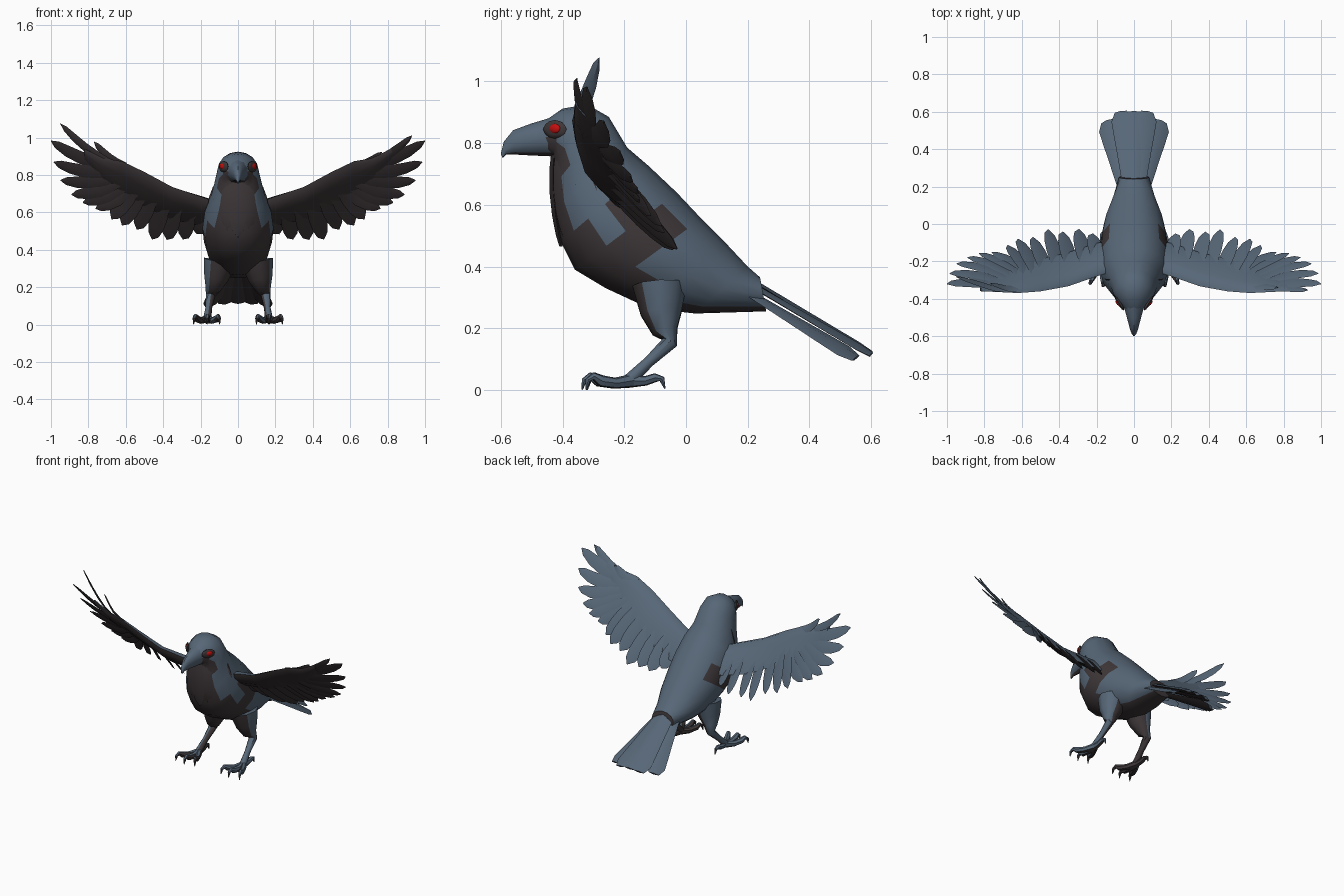
import bpy, bmesh, math
from mathutils import Vector as V

if "Cube" in bpy.data.objects:
    bpy.data.objects.remove(bpy.data.objects["Cube"])


def mat(name, c):
    m = bpy.data.materials.new(name)
    m.diffuse_color = (*c, 1)
    m.use_nodes = True
    m.node_tree.nodes["Principled BSDF"].inputs["Base Color"].default_value = m.diffuse_color
    return m


MATS = [mat("slate blue", (0.095, 0.135, 0.185)), mat("dark brown", (0.048, 0.038, 0.040)),
        mat("eye red", (0.55, 0.005, 0.005))]
BLUE, DARK, RED = 0, 1, 2


def finish(bm, name, rule, angle=40):
    """Turn a bmesh into a smooth object, coloured by rule(normal, centre)."""
    bmesh.ops.recalc_face_normals(bm, faces=bm.faces)
    bm.normal_update()
    for f in bm.faces:
        f.material_index = rule(f.normal, f.calc_center_median())
    me = bpy.data.meshes.new(name)
    bm.to_mesh(me)
    bm.free()
    for m in MATS:
        me.materials.append(m)
    ob = bpy.data.objects.new(name, me)
    bpy.context.collection.objects.link(ob)
    bpy.ops.object.select_all(action='DESELECT')
    ob.select_set(True)
    bpy.context.view_layer.objects.active = ob
    bpy.ops.object.shade_smooth_by_angle(angle=math.radians(angle))


def loft(bm, rings):
    """Skin a list of equal-length point rings and cap the ends."""
    vs = [[bm.verts.new(p) for p in r] for r in rings]
    n = len(vs[0])
    for a, b in zip(vs, vs[1:]):
        for i in range(n):
            bm.faces.new((a[i], a[(i + 1) % n], b[(i + 1) % n], b[i]))
    bm.faces.new(vs[0][::-1])
    bm.faces.new(vs[-1])


def oval(top, bot, hw, n=16):
    """Elliptic ring between a top and bottom (y, z) point."""
    t, b = V((0, *top)), V((0, *bot))
    c, h = (t + b) / 2, (t - b) / 2
    return [c + h * math.cos(a) + V((hw * math.sin(a), 0, 0))
            for a in (2 * math.pi * i / n for i in range(n))]


def tube(bm, pts, radii, n=7):
    pts = [V(p) for p in pts]
    rings = []
    for i, (p, r) in enumerate(zip(pts, radii)):
        t = (pts[min(i + 1, len(pts) - 1)] - pts[max(i - 1, 0)]).normalized()
        u = (V((1, 0, 0)) - t * t.x).normalized()
        w = t.cross(u)
        rings.append([p + (u * math.cos(a) + w * math.sin(a)) * r
                      for a in (2 * math.pi * k / n for k in range(n))])
    loft(bm, rings)


POINTED = (0.6, 0.9, 1.0, 0.9, 0.62, 0.06)
ROUNDED = (0.45, 0.6, 0.75, 0.9, 1.0, 0.6)


def feather(bm, path, normal, hw, shape=POINTED, thick=0.006, tilt=0.0):
    """Flat diamond-section blade along path(u), u in 0..1."""
    us = (0, 0.25, 0.5, 0.72, 0.9, 1)
    rings = []
    for u, k in zip(us, shape):
        p = path(u)
        t = (path(min(u + .05, 1)) - path(max(u - .05, 0))).normalized()
        s = (t.cross(normal).normalized() + normal * tilt) * hw * k
        up = normal * thick * (0.4 + 0.6 * k)
        rings.append([p + s, p + up, p - s, p - up])
    loft(bm, rings)


# --- body and head ---
def body_rule(n, c):
    if n.y + 0.9 * n.z < -0.68:
        return DARK
    if abs(c.x) > 0.14 and -0.24 < c.y < -0.02 and 0.45 < c.z < 0.62:
        return DARK          # patch under the wing
    if c.y > 0.2 and n.z < 0.2:
        return DARK          # under the tail root
    return BLUE


SECTIONS = [((-.46, .87), (-.45, .765), .05), ((-.40, .912), (-.43, .757), .085),
            ((-.32, .925), (-.425, .72), .11), ((-.25, .885), (-.43, .66), .122),
            ((-.19, .785), (-.43, .58), .145), ((-.12, .725), (-.405, .48), .178),
            ((-.03, .64), (-.36, .39), .19), ((.05, .555), (-.26, .33), .182),
            ((.13, .475), (-.12, .265), .16), ((.20, .40), (.03, .248), .12),
            ((.24, .365), (.26, .255), .08)]
bm = bmesh.new()
loft(bm, [oval(*s) for s in SECTIONS])
finish(bm, "body", body_rule)

# --- beak ---
bm = bmesh.new()
loft(bm, [oval(*s, 10) for s in [((-.43, .885), (-.43, .757), .06), ((-.50, .864), (-.50, .76), .04),
                                 ((-.56, .842), (-.555, .763), .024), ((-.59, .805), (-.583, .763), .013),
                                 ((-.60, .765), (-.594, .752), .004)]])
finish(bm, "beak", lambda n, c: DARK if n.z < -0.6 else BLUE)

# --- eyes with dark surrounds ---
for name, col, size, pos in [("eye_surround", DARK, (.012, .038, .03), (.077, -.425, .845)),
                             ("eye", RED, (.015, .02, .018), (.080, -.425, .847))]:
    bm = bmesh.new()
    for s in (-1, 1):
        vs = bmesh.ops.create_icosphere(bm, subdivisions=2, radius=1)["verts"]
        for v in vs:
            x, y, z = (a * b for a, b in zip(v.co, size))
            v.co = (s * (pos[0] + x + y * 0.6), pos[1] + y, pos[2] + z)
    finish(bm, name, lambda n, c, col=col: col)

# --- throat ruff ---
bm = bmesh.new()
for x, ymid, ytip, ztip in [(0, -.445, -.405, .465), (.055, -.432, -.395, .50),
                            (.10, -.395, -.36, .54), (.132, -.335, -.30, .585)]:
    for s in ((-1, 1) if x else (1,)):
        a, b, c = V((s * x * .6, ymid + .02, .79)), V((s * x, ymid, .65)), V((s * x, ytip, ztip))
        feather(bm, lambda u: a * (1 - u) ** 2 + b * 2 * u * (1 - u) + c * u * u,
                V((s * x * 6, -1, 0)).normalized(), 0.048, thick=0.012)
finish(bm, "throat_ruff", lambda n, c: DARK)


# --- wings: everything lies on a slanted sheet below the leading edge ---
def lerp(tab, x):
    x = max(tab[0][0], min(tab[-1][0], x))
    for (x0, y0), (x1, y1) in zip(tab, tab[1:]):
        if x <= x1:
            return y0 + (y1 - y0) * (x - x0) / (x1 - x0)


EDGE_Z = [(.1, .65), (.2, .685), (.35, .735), (.6, .87), (.72, .89), (1, 1.03)]
EDGE_Y = [(.1, -.25), (.2, -.28), (.4, -.35), (.6, -.37), (1, -.35)]


def sheet(x, z, s):
    drop = max(0, lerp(EDGE_Z, x) - z)
    return V((s * x, lerp(EDGE_Y, x) + (1.3 - .75 * x) * drop, z))


def wing_normal(s):
    return V((-s * .3, .66, .7)).normalized()


# start x, z, tip x, z
PRIMARIES = [(.54, .77, .76, .62), (.57, .78, .83, .65), (.60, .79, .89, .695), (.63, .80, .95, .77),
             (.66, .82, .985, .87), (.68, .85, 1.0, .98)]
SECONDARIES = [(.19, .62, .22, .485), (.26, .64, .295, .455), (.33, .66, .38, .455), (.39, .69, .46, .455),
               (.45, .73, .54, .51), (.50, .76, .62, .53), (.53, .78, .675, .565)]
CHORDS = [(.12, .52), (.2, .53), (.35, .56), (.5, .63), (.62, .70), (.72, .78), (.82, .88)]


def back_rule(n, c):
    return BLUE if n.y + n.z > 0 else DARK


for s, side in ((1, "right"), (-1, "left")):
    N = wing_normal(s)
    bm = bmesh.new()
    rings = []
    for x, low in CHORDS:
        hi = lerp(EDGE_Z, x)
        th = .045 - .042 * x
        ring = []
        for k in range(10):
            a = 2 * math.pi * k / 10
            z = (hi + low) / 2 + (hi - low) / 2 * math.cos(a)
            ring.append(sheet(x, z, s) + N * th * math.sin(a) * (.75 + .4 * math.cos(a)))
        rings.append(ring)
    loft(bm, rings)
    finish(bm, side + "_wing_arm", back_rule, 50)

    bm = bmesh.new()
    # leading feather and thumb feather differ a little between the sides
    lead = [(.70, .87, .93, 1.01, 0), (.60, .85, .77, .92, .02)] if s > 0 else \
           [(.68, .87, .95, 1.075, .07), (.60, .85, .77, .975, .04)]
    for group, hw in ((SECONDARIES, .05), (PRIMARIES, .04), (lead, .027)):
        for i, f in enumerate(group):
            x0, z0, x1, z1 = f[:4]
            back = f[4] if len(f) > 4 else 0

            def path(u):
                sag = -.025 * math.sin(math.pi * u) if group is not SECONDARIES else 0
                p = sheet(x0 + (x1 - x0) * u, z0 + (z1 - z0) * u + sag, s)
                return p + N * .003 * (i % 2) + V((0, back * u, 0))
            feather(bm, path, N, hw, tilt=.22 * s)
    finish(bm, side + "_wing_feathers", back_rule, 25)

# --- tail fan ---
bm = bmesh.new()
for x0, x1, y1, z0, z1 in [(0, 0, .60, .36, .118), (.03, .07, .60, .345, .115), (.055, .145, .55, .315, .103)]:
    for s in ((-1, 1) if x0 else (1,)):
        a, b = V((s * x0, .17, z0 + .02)), V((s * x1, y1, z1))
        feather(bm, lambda u: a.lerp(b, u), V((s * x1 * 3, .52, .85)).normalized(), .056, ROUNDED, .012)
finish(bm, "tail", back_rule, 30)

# --- legs and feet ---
for s, side in ((1, "right"), (-1, "left")):
    def leg_rule(n, c):
        return BLUE if n.x * s + .5 * n.z > .1 and n.y > -.75 else DARK
    bm = bmesh.new()
    tube(bm, [(s * .10, -.085, .34), (s * .118, -.08, .25), (s * .135, -.068, .19), (s * .148, -.052, .155),
              (s * .156, -.12, .092), (s * .165, -.185, .03)], (.09, .068, .042, .026, .018, .022), 9)
    finish(bm, side + "_leg", leg_rule)

    bm = bmesh.new()
    for dx, reach in ((-.065, .9), (0, 1), (.07, .92)):       # front toes
        prof = [(0, -.175, .03), (.45, -.235, .022), (.75, -.285, .03), (.9, -.312, .045),
                (1, -.33, .032), (1.03, -.336, .001)]
        tube(bm, [(s * (.165 + dx * t), -.175 + (y + .175) * reach, z) for t, y, z in prof],
             (.022, .018, .019, .013, .009, .002))
    tube(bm, [(s * .165, -.19, .028), (s * .167, -.13, .03), (s * .168, -.10, .04), (s * .168, -.078, .036),
              (s * .168, -.068, .004)], (.022, .016, .015, .01, .002))   # hind toe
    finish(bm, side + "_foot", leg_rule)
